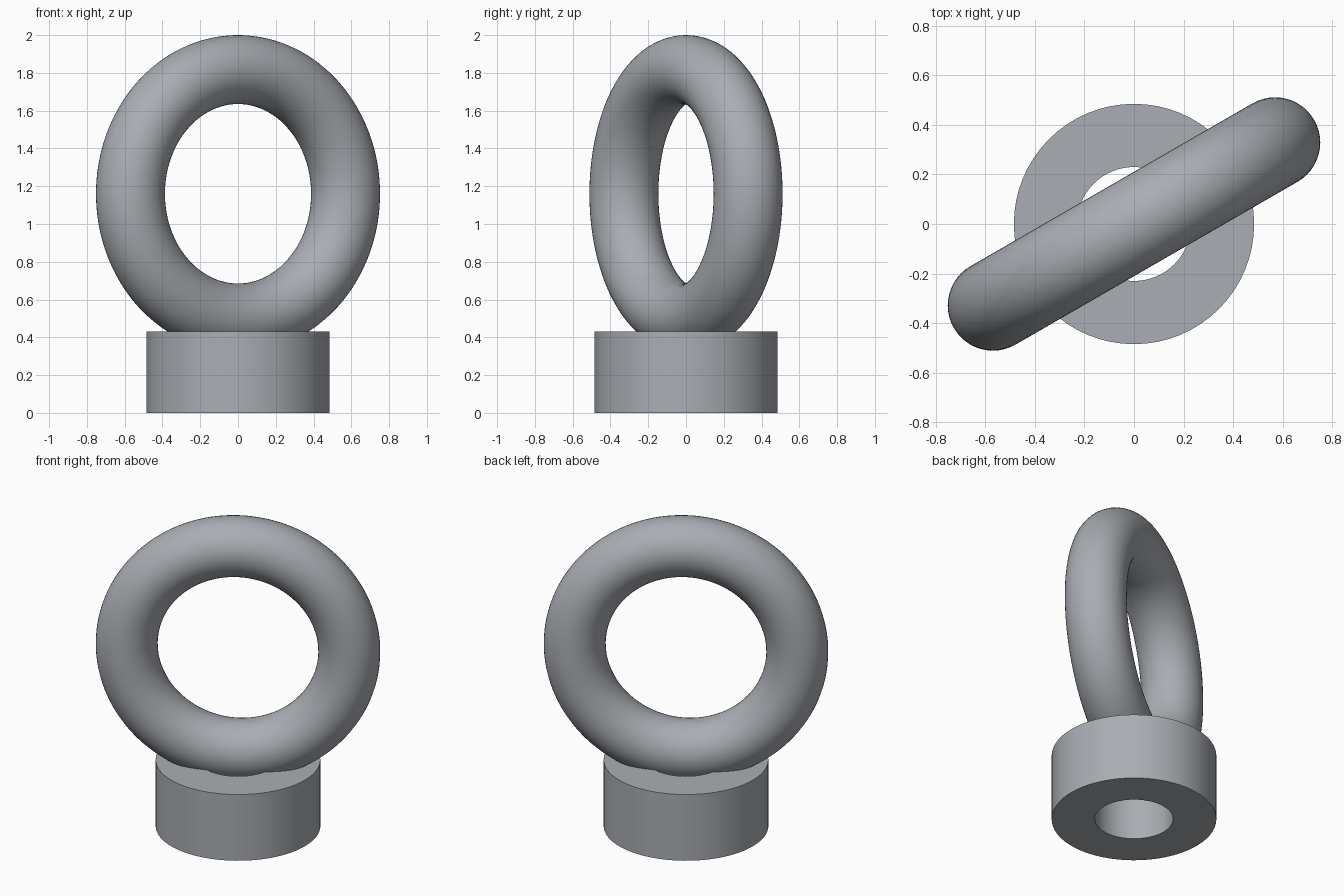
import bpy, bmesh, math

if "Cube" in bpy.data.objects:
    bpy.data.objects.remove(bpy.data.objects["Cube"])

steel = bpy.data.materials.new("steel_grey")
steel.diffuse_color = (0.40, 0.42, 0.45, 1)
steel.use_nodes = True
steel.node_tree.nodes["Principled BSDF"].inputs["Base Color"].default_value = steel.diffuse_color


def finish(obj, name):
    obj.name = name
    obj.data.materials.append(steel)
    bpy.ops.object.select_all(action='DESELECT')
    obj.select_set(True)
    bpy.context.view_layer.objects.active = obj
    bpy.ops.object.shade_smooth_by_angle(angle=math.radians(30))


# Collar: rectangular section lathed around z, leaving a through bore
OUTER, BORE, HEIGHT, SIDES = 0.485, 0.23, 0.43, 64
bm = bmesh.new()
section = [(BORE, 0), (OUTER, 0), (OUTER, HEIGHT), (BORE, HEIGHT)]
verts = [bm.verts.new((r, 0, z)) for r, z in section]
edges = [bm.edges.new((verts[i], verts[(i + 1) % 4])) for i in range(4)]
bmesh.ops.spin(bm, geom=verts + edges, cent=(0, 0, 0), axis=(0, 0, 1),
               angle=math.tau, steps=SIDES, use_merge=True)
bmesh.ops.remove_doubles(bm, verts=bm.verts, dist=1e-4)
bmesh.ops.recalc_face_normals(bm, faces=bm.faces)
mesh = bpy.data.meshes.new("collar")
bm.to_mesh(mesh)
bm.free()
collar = bpy.data.objects.new("collar", mesh)
bpy.context.collection.objects.link(collar)
finish(collar, "collar")

# Lifting eye: upright ring turned 30 degrees, sunk into the collar
bpy.ops.mesh.primitive_torus_add(
    major_radius=0.6575, minor_radius=0.1825,
    major_segments=128, minor_segments=48,
    location=(0, 0, 1.16), rotation=(math.pi / 2, 0, math.radians(30)))
finish(bpy.context.object, "lifting_eye")
